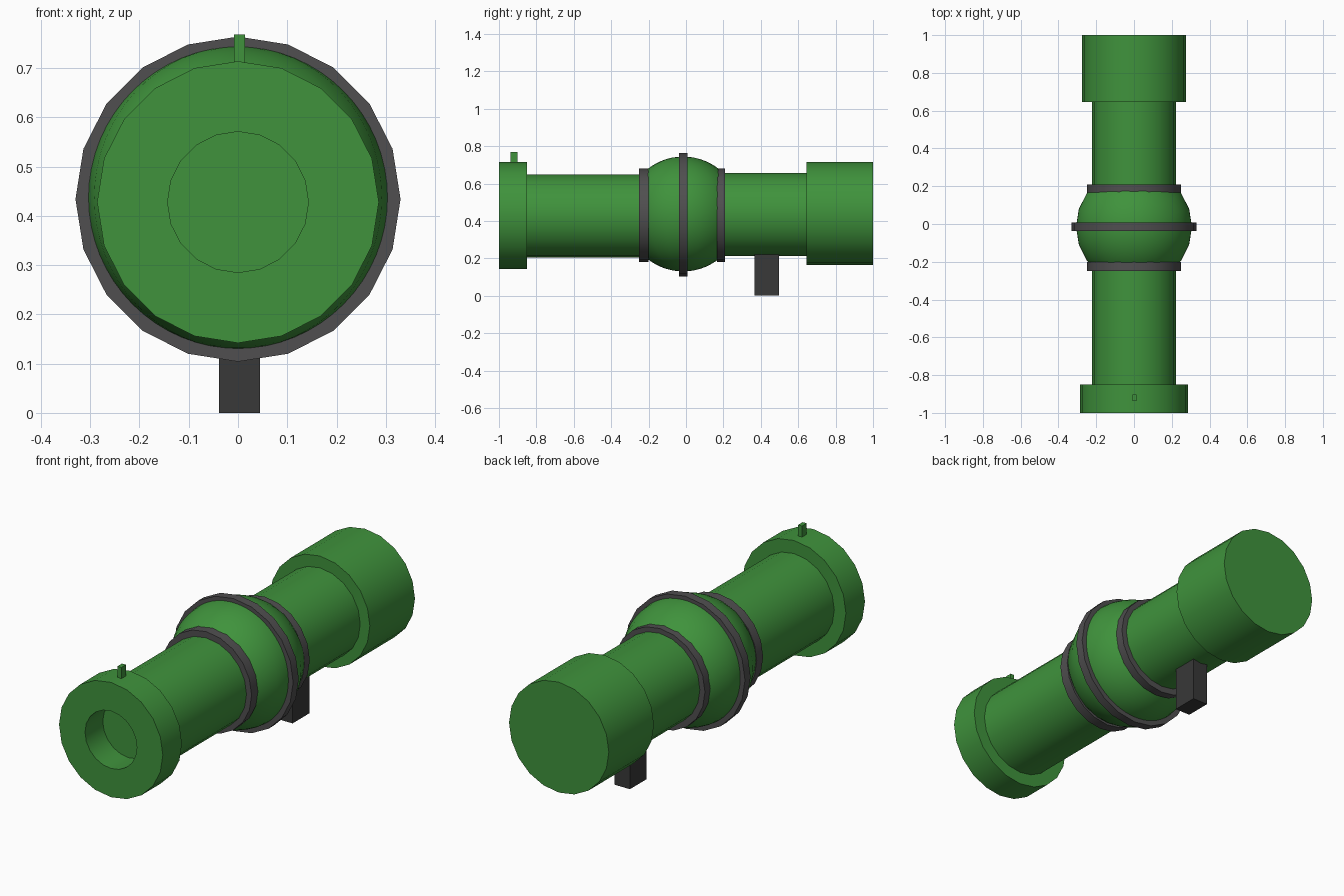
import bpy, bmesh
from math import cos, sin, tau, radians

if "Cube" in bpy.data.objects:
    bpy.data.objects.remove(bpy.data.objects["Cube"])

SIDES = 20


def material(name, rgb):
    m = bpy.data.materials.new(name)
    m.diffuse_color = (*rgb, 1)
    m.use_nodes = True
    m.node_tree.nodes["Principled BSDF"].inputs["Base Color"].default_value = m.diffuse_color
    return m


green = material("green_paint", (0.05, 0.29, 0.045))
grey = material("grey_band", (0.08, 0.078, 0.08))
dark = material("dark_handle", (0.04, 0.04, 0.04))


def finish(name, bm, mat):
    bmesh.ops.recalc_face_normals(bm, faces=bm.faces)
    mesh = bpy.data.meshes.new(name)
    bm.to_mesh(mesh)
    bm.free()
    ob = bpy.data.objects.new(name, mesh)
    bpy.context.collection.objects.link(ob)
    mesh.materials.append(mat)
    bpy.ops.object.select_all(action='DESELECT')
    ob.select_set(True)
    bpy.context.view_layer.objects.active = ob
    bpy.ops.object.shade_smooth_by_angle(angle=radians(30))
    return ob


def lathe(name, profile, z, mat):
    """Turn (radius, y) points round the long axis and cap both ends."""
    bm = bmesh.new()
    rings = [[bm.verts.new((r * cos(tau * i / SIDES), y, z + r * sin(tau * i / SIDES)))
              for i in range(SIDES)] for r, y in profile]
    for a, b in zip(rings, rings[1:]):
        for i in range(SIDES):
            j = (i + 1) % SIDES
            bm.faces.new((a[i], a[j], b[j], b[i]))
    bm.faces.new(rings[0])
    bm.faces.new(rings[-1])
    return finish(name, bm, mat)


def cylinder(name, r, y0, y1, z, mat):
    return lathe(name, [(r, y0), (r, y1)], z, mat)


def box(name, lo, hi, mat):
    bm = bmesh.new()
    bmesh.ops.create_cube(bm, size=1)
    for v in bm.verts:
        v.co = [(a + b) / 2 + c * (b - a) for a, b, c in zip(lo, hi, v.co)]
    return finish(name, bm, mat)


# Muzzle collar with a recessed bore
lathe("muzzle", [(0.143, -0.86), (0.143, -1), (0.286, -1), (0.286, -0.85), (0.2, -0.85)],
      0.428, green)

# Front and rear tubes, rear cap
cylinder("front_tube", 0.222, -0.85, -0.1, 0.427, green)
cylinder("rear_tube", 0.222, 0.1, 0.65, 0.434, green)
cylinder("rear_cap", 0.275, 0.645, 1, 0.44, green)

# Round chamber in the middle
bm = bmesh.new()
bmesh.ops.create_uvsphere(bm, u_segments=SIDES, v_segments=32, radius=0.307)
bmesh.ops.translate(bm, verts=bm.verts, vec=(0, -0.015, 0.437))
finish("chamber", bm, green)

# Grey bands
for name, r, y0, y1, z in (("front_band", 0.25, -0.25, -0.2, 0.43),
                           ("middle_band", 0.33, -0.037, 0.007, 0.434),
                           ("rear_band", 0.25, 0.166, 0.208, 0.43)):
    cylinder(name, r, y0, y1, z, grey)

# Handle and front sight
box("handle", (-0.039, 0.365, 0), (0.045, 0.497, 0.25), dark)
box("front_sight", (-0.008, -0.938, 0.69), (0.014, -0.902, 0.768), green)
